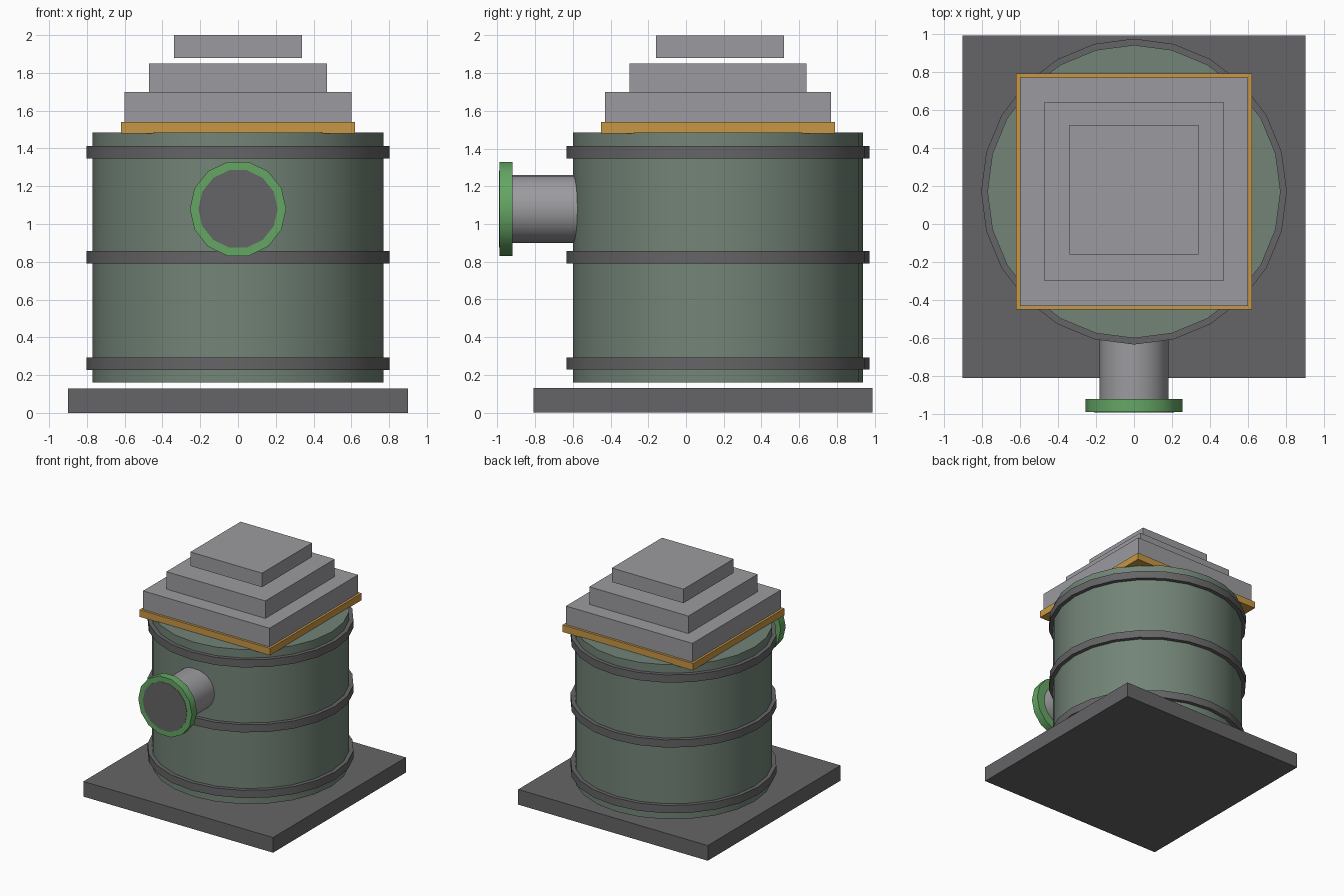
import bpy
import math

cube = bpy.data.objects.get("Cube")
if cube:
    bpy.data.objects.remove(cube, do_unlink=True)


def material(name, rgb):
    m = bpy.data.materials.new(name)
    m.use_nodes = True
    m.diffuse_color = (*rgb, 1)
    m.node_tree.nodes["Principled BSDF"].inputs["Base Color"].default_value = (*rgb, 1)
    return m


DARK = material("dark grey metal", (0.13, 0.13, 0.135))
LIGHT = material("light grey metal", (0.33, 0.33, 0.35))
BARREL = material("muted green paint", (0.17, 0.23, 0.185))
ORANGE = material("orange trim", (0.58, 0.31, 0.06))
GREEN = material("bright green paint", (0.13, 0.38, 0.13))

AXIS_Y = 0.17  # the barrel and roof share this centre line
PIPE_Z = 1.08


def finish(name, mat, smooth=False):
    ob = bpy.context.object
    ob.name = name
    ob.data.materials.append(mat)
    if smooth:
        bpy.ops.object.shade_smooth_by_angle(angle=math.radians(35))
    return ob


def slab(name, half, y, z0, z1, mat):
    bpy.ops.mesh.primitive_cube_add(size=1, location=(0, y, (z0 + z1) / 2))
    bpy.context.object.scale = (2 * half, 2 * half, z1 - z0)
    bpy.ops.object.transform_apply(location=False, rotation=False, scale=True)
    finish(name, mat)


def drum(name, radius, z0, z1, mat):
    bpy.ops.mesh.primitive_cylinder_add(
        vertices=24, radius=radius, depth=z1 - z0,
        location=(0, AXIS_Y, (z0 + z1) / 2), rotation=(0, 0, math.pi / 2))
    finish(name, mat, True)


def front_cylinder(name, radius, y0, y1, sides, mat):
    # lies along y, with a corner pointing to +x
    bpy.ops.mesh.primitive_cylinder_add(
        vertices=sides, radius=radius, depth=y1 - y0,
        location=(0, (y0 + y1) / 2, PIPE_Z), rotation=(math.pi / 2, math.pi / 2, 0))
    finish(name, mat, True)


# Base
slab("base_plate", 0.9, 0.09, 0, 0.13, DARK)

# Barrel with three hoops
drum("barrel", 0.77, 0.16, 1.485, BARREL)
for label, z in (("lower", 0.26), ("middle", 0.823), ("upper", 1.38)):
    drum(label + "_hoop", 0.803, z - 0.033, z + 0.033, DARK)

# Stepped roof on an orange trim
slab("roof_trim", 0.62, AXIS_Y, 1.48, 1.54, ORANGE)
slab("lower_roof_step", 0.6, AXIS_Y, 1.54, 1.7, LIGHT)
slab("middle_roof_step", 0.47, AXIS_Y, 1.7, 1.85, LIGHT)
slab("top_roof_step", 0.34, AXIS_Y + 0.01, 1.88, 2.0, LIGHT)

# Front pipe with flange and dark opening
front_cylinder("pipe", 0.18, -0.95, -0.5, 24, LIGHT)
front_cylinder("flange", 0.255, -0.988, -0.92, 14, GREEN)
front_cylinder("pipe_opening", 0.21, -0.991, -0.985, 14, DARK)
